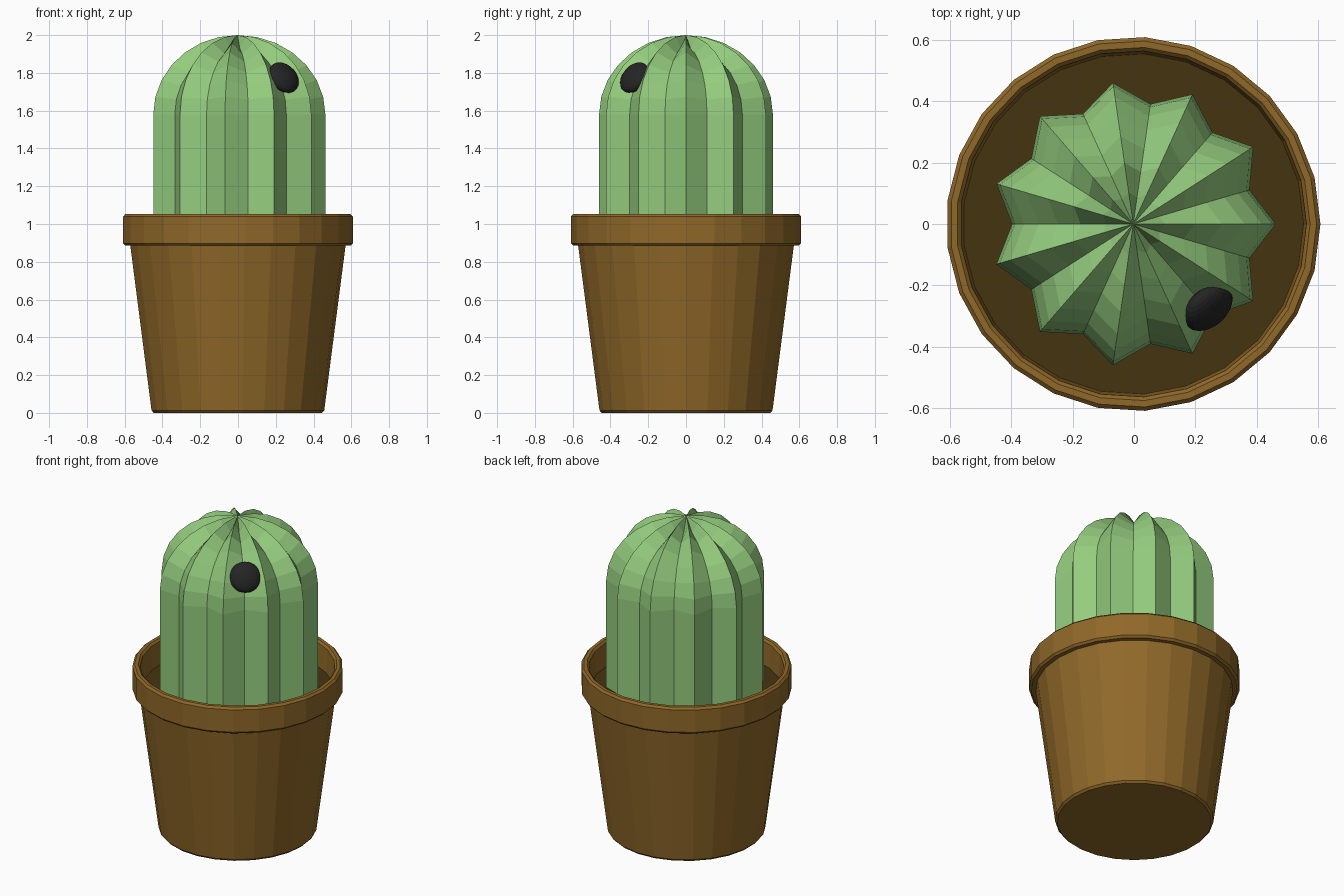
import bpy, bmesh, math
from mathutils import Matrix, Vector

if "Cube" in bpy.data.objects:
    bpy.data.objects.remove(bpy.data.objects["Cube"])

SHIFT = Vector((-0.0025, 0, 0))   # odd side count: recentre the bounding box


def material(name, rgb):
    m = bpy.data.materials.new(name)
    m.diffuse_color = (*rgb, 1)
    m.use_nodes = True
    m.node_tree.nodes["Principled BSDF"].inputs["Base Color"].default_value = m.diffuse_color
    return m


def finish(bm, name, mat):
    bmesh.ops.recalc_face_normals(bm, faces=bm.faces)
    me = bpy.data.meshes.new(name)
    bm.to_mesh(me)
    bm.free()
    ob = bpy.data.objects.new(name, me)
    bpy.context.collection.objects.link(ob)
    me.materials.append(mat)
    return ob


def loft(name, rings, mat, tip=None):
    """Skin a stack of rings; the ends become a flat cap or a pole."""
    bm = bmesh.new()
    loops = [[bm.verts.new(Vector(p) + SHIFT) for p in r] for r in rings]
    n = len(loops[0])
    for a, b in zip(loops, loops[1:]):
        for i in range(n):
            j = (i + 1) % n
            bm.faces.new((a[i], a[j], b[j], b[i]))
    bm.faces.new(loops[0][::-1])
    if tip:
        pole = bm.verts.new(Vector(tip) + SHIFT)
        for i in range(n):
            bm.faces.new((loops[-1][i], loops[-1][(i + 1) % n], pole))
    else:
        bm.faces.new(loops[-1])
    return finish(bm, name, mat)


def circle(r, z, n=25):
    return [(r * math.cos(math.tau * i / n), r * math.sin(math.tau * i / n), z)
            for i in range(n)]


clay = material("clay", (0.28, 0.14, 0.022))
earth = material("earth", (0.06, 0.035, 0.005))
green = material("green", (0.30, 0.61, 0.21))
black = material("black", (0.018, 0.018, 0.018))

# Pot: 25-sided turned profile, up the outside, over the rim, down inside
profile = [(0.447, 0), (0.459, 0.013), (0.572, 0.885), (0.598, 0.885),
           (0.6105, 0.898), (0.6105, 1.04), (0.598, 1.053), (0.577, 1.053),
           (0.565, 1.04), (0.555, 0.88)]
loft("pot", [circle(r, z) for r, z in profile], clay)

# Soil disc inside the rim
loft("soil", [circle(0.553, 0.881), circle(0.556, 0.895)], earth)

# Cactus: 11 ribs, straight column with a domed, grooved top
RIBS, STEPS, BASE, RIDGE, VALLEY = 11, 7, 1.58, 0.465, 0.395


def ribbed(elev, z=None):
    ring = []
    for i in range(2 * RIBS):
        r = VALLEY if i % 2 else RIDGE
        a = math.pi * i / RIBS
        h = BASE + 0.42 * r / RIDGE * math.sin(elev) if z is None else z
        ring.append((r * math.cos(elev) * math.cos(a),
                     r * math.cos(elev) * math.sin(a), h))
    return ring


rings = [ribbed(0, 0.885)]
rings += [ribbed(math.pi / 2 * k / STEPS) for k in range(STEPS)]
loft("cactus", rings, green, tip=(0, 0, 2.0))

# Dark flattened button resting in a groove at the front right
bm = bmesh.new()
az, tilt = math.radians(-48.5), math.radians(32)
m = (Matrix.Translation((0.242, -0.273, 1.775)) @ Matrix.Rotation(az, 4, 'Z')
     @ Matrix.Rotation(-tilt, 4, 'Y') @ Matrix.Diagonal((0.045, 0.091, 0.091, 1)))
bmesh.ops.create_uvsphere(bm, u_segments=24, v_segments=14, radius=1, matrix=m)
finish(bm, "button", black)
